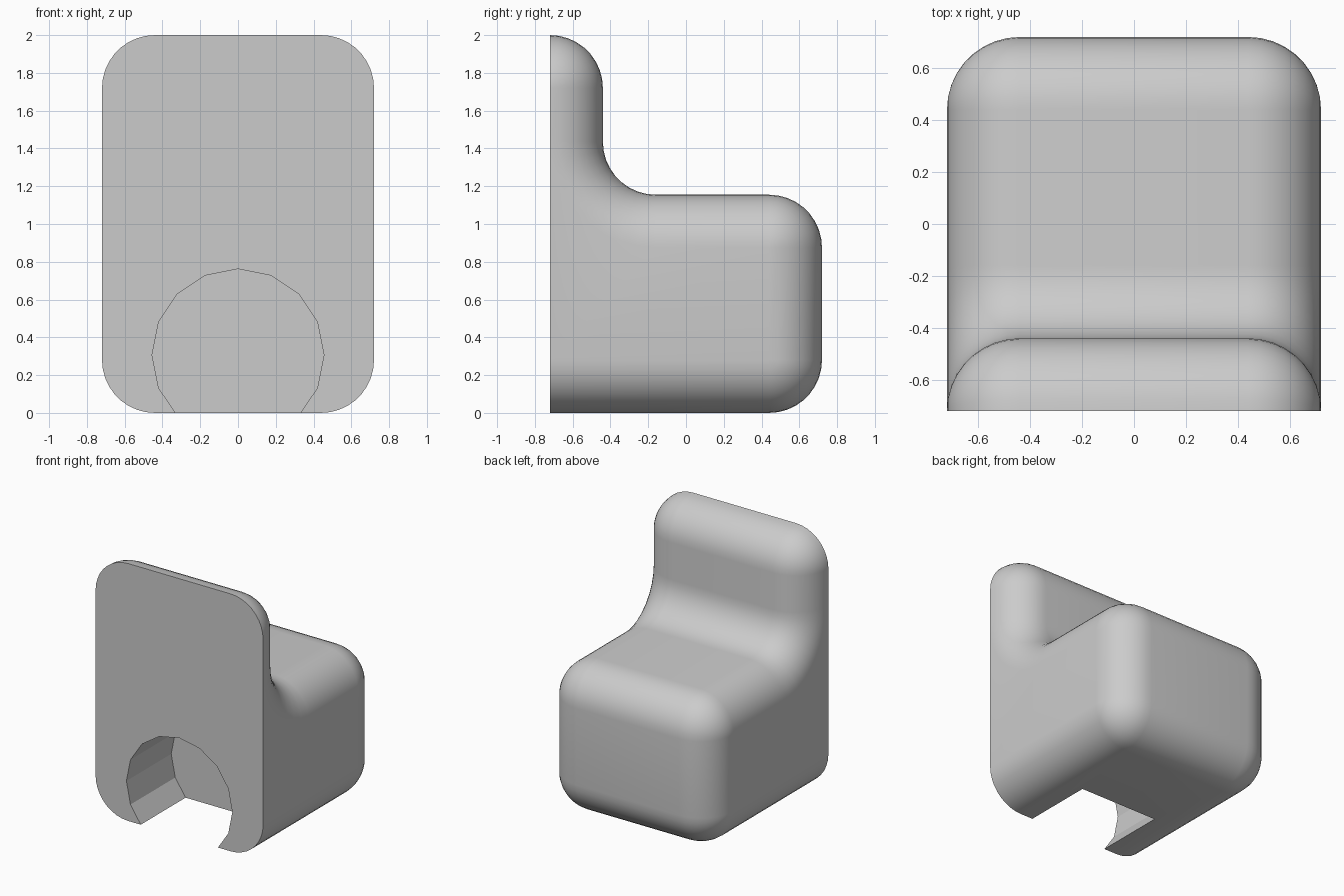
import bpy, bmesh, math
from mathutils import Matrix, Vector

if "Cube" in bpy.data.objects:
    bpy.data.objects.remove(bpy.data.objects["Cube"], do_unlink=True)

HALF = 0.72      # half width and half depth
R = 0.28         # rounding of every edge
STEPS = 9        # segments in a quarter round

grey = bpy.data.materials.new("plain grey")
grey.use_nodes = True
grey.diffuse_color = (0.6, 0.6, 0.6, 1)
grey.node_tree.nodes["Principled BSDF"].inputs["Base Color"].default_value = (0.6, 0.6, 0.6, 1)


def finish(name, bm):
    """Turn a bmesh into a named object."""
    bmesh.ops.remove_doubles(bm, verts=bm.verts, dist=1e-4)
    bmesh.ops.recalc_face_normals(bm, faces=bm.faces)
    mesh = bpy.data.meshes.new(name)
    bm.to_mesh(mesh)
    bm.free()
    mesh.materials.append(grey)
    obj = bpy.data.objects.new(name, mesh)
    bpy.context.collection.objects.link(obj)
    return obj


def arc(cy, cz, radius, start, end):
    """Points of an arc in the side plane, angles in degrees."""
    angles = [math.radians(start + (end - start) * i / STEPS) for i in range(STEPS + 1)]
    return [(cy + radius * math.cos(a), cz + radius * math.sin(a)) for a in angles]


def side_profile(inset):
    """Stepped side outline, drawn in by the inset except at the flat front."""
    inner = HALF - R
    return (arc(-HALF, 2 - R, R - inset, 90, 0)              # top of the tall front
            + arc(-0.16, 1.435, R + inset, 180, 270)         # hollow above the step
            + arc(inner, 1.155 - R, R - inset, 90, 0)        # upper back edge
            + arc(inner, R, R - inset, 0, -90)               # lower back edge
            + [(-HALF, inset)])


# Body: side outlines lofted across the width with rounded flanks
bm = bmesh.new()
quarter = [math.pi / 2 * i / STEPS for i in range(STEPS + 1)]
right = [(HALF - R + R * math.sin(a), R * (1 - math.cos(a))) for a in quarter]
sections = [(-x, d) for x, d in reversed(right)] + right
rings = [[bm.verts.new((x, y, z)) for y, z in side_profile(d)] for x, d in sections]
for ring_a, ring_b in zip(rings, rings[1:]):
    for i in range(len(ring_a)):
        j = (i + 1) % len(ring_a)
        bm.faces.new((ring_a[i], ring_a[j], ring_b[j], ring_b[i]))
bm.faces.new(rings[0])
bm.faces.new(rings[-1])
bmesh.ops.remove_doubles(bm, verts=bm.verts, dist=1e-4)

# Join the coplanar strips of the front into one face
front = [f for f in bm.faces if all(abs(v.co.y + HALF) < 1e-4 for v in f.verts)]
bmesh.ops.dissolve_faces(bm, faces=front)
body = finish("body", bm)

# Arched opening: a sixteen-sided barrel cut into the front
bm = bmesh.new()
depth = 1.0
back_wall = -0.17
bmesh.ops.create_cone(bm, cap_ends=True, segments=16, radius1=0.455, radius2=0.455, depth=depth,
                      matrix=Matrix.Translation(Vector((0, back_wall - depth / 2, 0.307)))
                      @ Matrix.Rotation(math.pi / 2, 4, "X"))
cutter = finish("opening_cutter", bm)
cutter.hide_render = True

cut = body.modifiers.new("opening", "BOOLEAN")
cut.operation = "DIFFERENCE"
cut.solver = "EXACT"
cut.object = cutter
bpy.ops.object.select_all(action="DESELECT")
bpy.context.view_layer.objects.active = body
body.select_set(True)
bpy.ops.object.modifier_apply(modifier=cut.name)
bpy.data.objects.remove(cutter, do_unlink=True)

# Smooth rounded edges, keep the opening faceted
bpy.ops.object.shade_smooth_by_angle(angle=math.radians(20))
